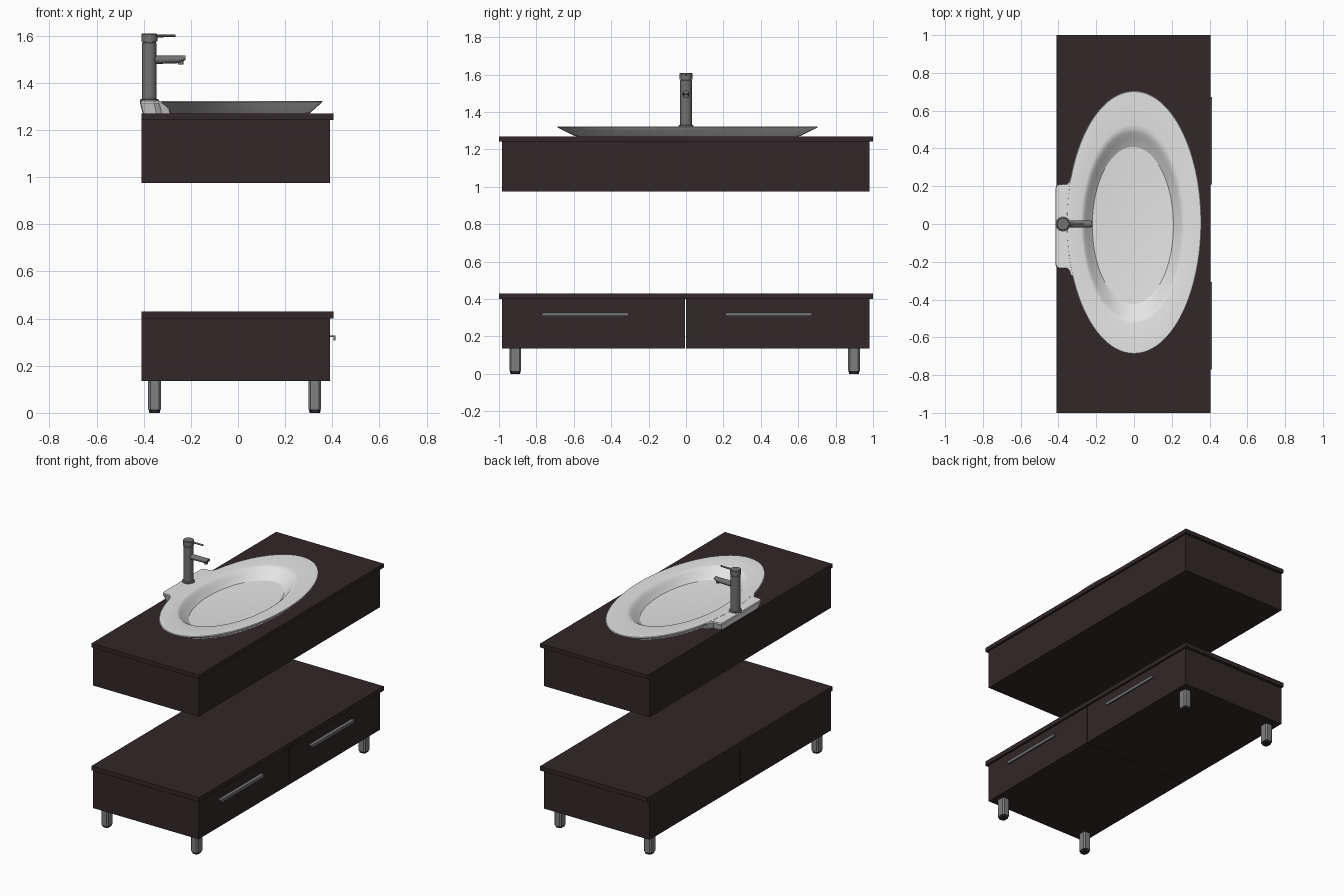
import bpy, bmesh, math
from mathutils import Vector

if "Cube" in bpy.data.objects:
    bpy.data.objects.remove(bpy.data.objects["Cube"])


def material(name, rgb):
    m = bpy.data.materials.new(name)
    m.diffuse_color = (*rgb, 1)
    m.use_nodes = True
    m.node_tree.nodes["Principled BSDF"].inputs["Base Color"].default_value = m.diffuse_color
    return m


WOOD = material("dark_wood", (0.032, 0.021, 0.021))
CERAMIC = material("white_ceramic", (0.78, 0.78, 0.78))
CHROME = material("grey_metal", (0.17, 0.17, 0.17))
STEEL = material("leg_metal", (0.21, 0.21, 0.21))
RUBBER = material("black_rubber", (0.02, 0.02, 0.02))


def finish(name, bm, mat, smooth=False):
    bmesh.ops.recalc_face_normals(bm, faces=bm.faces)
    me = bpy.data.meshes.new(name)
    bm.to_mesh(me)
    bm.free()
    ob = bpy.data.objects.new(name, me)
    bpy.context.collection.objects.link(ob)
    me.materials.append(mat)
    if smooth:
        bpy.ops.object.select_all(action='DESELECT')
        ob.select_set(True)
        bpy.context.view_layer.objects.active = ob
        bpy.ops.object.shade_smooth_by_angle(angle=math.radians(35))
    return ob


def loft(name, rings, mat, smooth=True):
    """Skin a list of equal-length point rings, capping both ends."""
    bm = bmesh.new()
    loops = [[bm.verts.new(p) for p in r] for r in rings]
    n = len(loops[0])
    for a, b in zip(loops, loops[1:]):
        for i in range(n):
            j = (i + 1) % n
            bm.faces.new((a[i], a[j], b[j], b[i]))
    bm.faces.new(loops[0])
    bm.faces.new(loops[-1])
    return finish(name, bm, mat, smooth)


def box(name, lo, hi, mat):
    ring = lambda z: [(lo[0], lo[1], z), (hi[0], lo[1], z), (hi[0], hi[1], z), (lo[0], hi[1], z)]
    return loft(name, [ring(lo[2]), ring(hi[2])], mat, False)


def ellipse(rx, ry, z, cx=0, cy=0, n=96):
    return [(cx + rx * math.cos(2 * math.pi * i / n), cy + ry * math.sin(2 * math.pi * i / n), z)
            for i in range(n)]


def turned(name, profile, cx, cy, mat, n=32):
    """Lathe a (radius, z) profile about a vertical axis."""
    return loft(name, [ellipse(r, r, z, cx, cy, n) for r, z in profile], mat)


def rod(name, stations, mat, n=24):
    """Round bar along x from (x, z, ry, rz) stations."""
    return loft(name, [[(x, ry * math.cos(2 * math.pi * i / n), z + rz * math.sin(2 * math.pi * i / n))
                        for i in range(n)] for x, z, ry, rz in stations], mat)


# Upper cabinet and countertop, opened for the bowl
upper = box("upper_cabinet", (-0.41, -0.984, 0.975), (0.39, 0.98, 1.243), WOOD)
counter = box("countertop", (-0.41, -1, 1.243), (0.405, 1, 1.27), WOOD)
cutter = loft("bowl_cutter", [ellipse(0.285, 0.57, 1.13), ellipse(0.285, 0.57, 1.35)], WOOD, False)
cutter.hide_render = True
for ob in (upper, counter):
    mod = ob.modifiers.new("bowl_opening", 'BOOLEAN')
    mod.operation = 'DIFFERENCE'
    mod.solver = 'EXACT'
    mod.object = cutter
    bpy.context.view_layer.objects.active = ob
    bpy.ops.object.modifier_apply(modifier=mod.name)
bpy.data.objects.remove(cutter)

# Lower cabinet: two drawer boxes under one shelf
box("left_drawer_box", (-0.41, -0.984, 0.135), (0.39, -0.006, 0.40), WOOD)
box("right_drawer_box", (-0.41, 0.0, 0.135), (0.39, 0.98, 0.40), WOOD)
box("lower_top", (-0.41, -1, 0.40), (0.405, 1, 0.43), WOOD)

# Drawer handles: L-shaped strips
L = [(0.388, 0.328), (0.413, 0.328), (0.413, 0.308), (0.406, 0.308), (0.406, 0.321), (0.388, 0.321)]
for side, y0, y1 in (("left", -0.77, -0.307), ("right", 0.21, 0.673)):
    loft(side + "_handle", [[(x, y, z) for x, z in L] for y in (y0, y1)], CHROME, False)


# Chamfered square legs with rubber feet
def octagon(cx, cy, hx, hy, c, z):
    quarter = [(hx, hy - c), (hx - c, hy)]
    pts = quarter + [(-x, y) for x, y in quarter[::-1]]
    pts += [(-x, -y) for x, y in pts]
    return [(cx + x, cy + y, z) for x, y in pts]


for xn, x in (("back", -0.354), ("front", 0.326)):
    for yn, y in (("left", -0.913), ("right", 0.898)):
        tag = xn + "_" + yn
        loft(tag + "_leg", [octagon(x, y, 0.027, 0.031, 0.009, z) for z in (0.014, 0.136)], STEEL, False)
        loft(tag + "_foot", [octagon(x, y, 0.022, 0.026, 0.009, 0),
                             octagon(x, y, 0.025, 0.029, 0.009, 0.014)], RUBBER, False)

# Basin: sloped underside, flat rim, deep oval bowl
rings = [ellipse(rx, ry, z, 0, 0.008) for rx, ry, z in
         ((0.270, 0.55, 1.262), (0.305, 0.602, 1.271), (0.352, 0.688, 1.313),
          (0.358, 0.697, 1.319), (0.354, 0.693, 1.323))]
rings += [ellipse(0.275, 0.525, 1.323, -0.003, 0), ellipse(0.266, 0.508, 1.320, -0.005, -0.005)]
for k in range(18, 0, -1):
    t = k / 18
    rings.append(ellipse(0.254 * t, 0.492 * t, 1.165 + 0.145 * t ** 2.4, -0.006, -0.008))
loft("basin", rings, CERAMIC)

# Tap ledge merging into the back of the basin
half = [(-0.30, 0.27), (-0.335, 0.262), (-0.345, 0.235), (-0.357, 0.223), (-0.40, 0.222), (-0.412, 0.215), (-0.416, 0.20)]
shape = half + [(x, -y) for x, y in half[::-1]]
ledge = lambda d, s, z: [(x + d, y * s - 0.012, z) for x, y in shape]
loft("tap_ledge", [ledge(0.012, 0.93, 1.268), ledge(0.0, 1.0, 1.315), ledge(0.003, 0.99, 1.3225)], CERAMIC)

# Drain cap
turned("drain_cap", [(0.048, 1.162), (0.048, 1.173), (0.043, 1.178), (0.028, 1.182), (0.01, 1.184)],
       -0.012, -0.022, CERAMIC)

# Tap: flange, column, cap, spout and lever
TX = -0.376
turned("tap_base", [(0.04, 1.318), (0.04, 1.328), (0.033, 1.331)], TX, 0, CHROME)
turned("tap_column", [(0.031, 1.325), (0.031, 1.568), (0.028, 1.570), (0.028, 1.575)], TX, 0, CHROME)
turned("tap_cap", [(0.034, 1.574), (0.034, 1.604), (0.031, 1.608)], TX, 0, CHROME)
rod("tap_spout", [(-0.36, 1.497, 0.019, 0.018), (-0.25, 1.499, 0.018, 0.016), (-0.222, 1.506, 0.017, 0.009)], CHROME)
turned("spout_nozzle", [(0.012, 1.477), (0.013, 1.498)], -0.243, 0, CHROME, 20)
rod("tap_lever", [(-0.36, 1.598, 0.007, 0.006), (-0.264, 1.599, 0.006, 0.005)], CHROME, 12)
